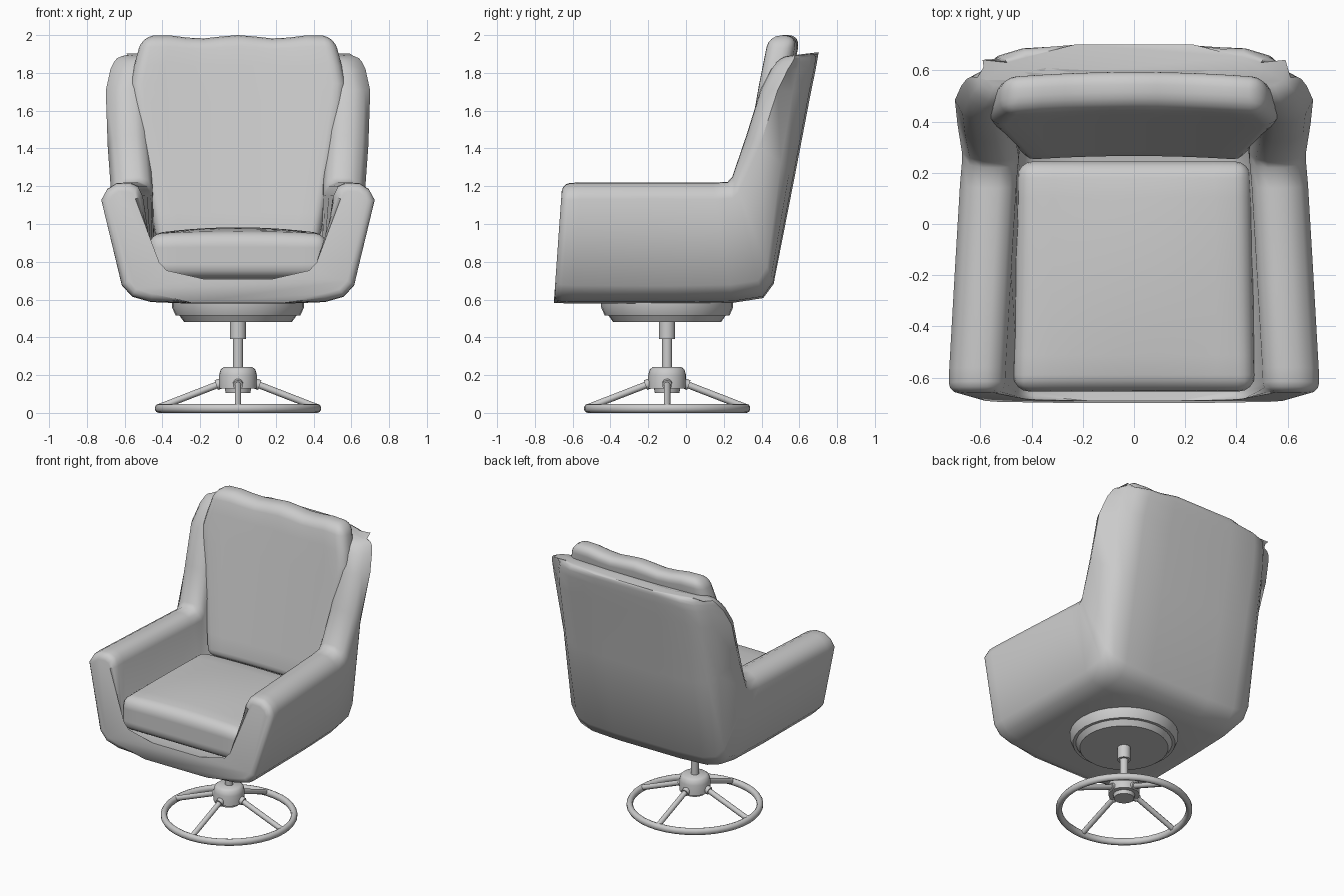
import bpy, bmesh, math
from mathutils import Vector

if "Cube" in bpy.data.objects:
    bpy.data.objects.remove(bpy.data.objects["Cube"])

grey = bpy.data.materials.new("plain grey")
grey.use_nodes = True
grey.diffuse_color = (0.6, 0.6, 0.6, 1)
grey.node_tree.nodes["Principled BSDF"].inputs["Base Color"].default_value = (0.6, 0.6, 0.6, 1)
AXIS_Y = -0.1  # centre of the swivel base


def finish(bm, name, angle=40):
    bmesh.ops.recalc_face_normals(bm, faces=bm.faces)
    mesh = bpy.data.meshes.new(name)
    bm.to_mesh(mesh)
    bm.free()
    obj = bpy.data.objects.new(name, mesh)
    bpy.context.collection.objects.link(obj)
    mesh.materials.append(grey)
    bpy.ops.object.select_all(action='DESELECT')
    obj.select_set(True)
    bpy.context.view_layer.objects.active = obj
    bpy.ops.object.shade_smooth_by_angle(angle=math.radians(angle))
    return obj


def loft(bm, rings, closed=False):
    loops = [[bm.verts.new(p) for p in ring] for ring in rings]
    n = len(loops[0])
    pairs = list(zip(loops, loops[1:])) + ([(loops[-1], loops[0])] if closed else [])
    for a, b in pairs:
        for i in range(n):
            bm.faces.new((a[i], a[(i + 1) % n], b[(i + 1) % n], b[i]))
    return [] if closed else [bm.faces.new(loops[0]), bm.faces.new(loops[-1])]


def lathe(name, profile, sides=24):
    bm = bmesh.new()
    loft(bm, [[(r * math.cos(a), AXIS_Y + r * math.sin(a), z)
               for a in (math.tau * i / sides for i in range(sides))]
              for r, z in profile])
    return finish(bm, name)


def rod(name, start, end, radius, sides=10):
    start, end = Vector(start), Vector(end)
    bm = bmesh.new()
    bmesh.ops.create_cone(bm, cap_ends=True, segments=sides, radius1=radius,
                          radius2=radius, depth=(end - start).length)
    turn = (end - start).to_track_quat('Z', 'Y').to_matrix().to_4x4()
    bmesh.ops.transform(bm, matrix=turn, verts=bm.verts)
    bmesh.ops.translate(bm, vec=(start + end) / 2, verts=bm.verts)
    return finish(bm, name)


def cushion(name, size, radius, warp):
    """Rounded, subdivided box reshaped by a warp function."""
    bm = bmesh.new()
    bmesh.ops.create_cube(bm, size=1)
    bmesh.ops.scale(bm, vec=size, verts=bm.verts)
    bmesh.ops.bevel(bm, geom=bm.edges[:], offset=radius, segments=4,
                    profile=0.5, affect='EDGES')
    long_edges = [e for e in bm.edges if e.calc_length() > radius * 1.2]
    bmesh.ops.subdivide_edges(bm, edges=long_edges, cuts=9, use_grid_fill=True)
    for v in bm.verts:
        v.co = warp(v.co.copy())
    return finish(bm, name, 50)


# Shell: U sections swept along the floor and up the back.
# Each station: base y, z / tip y, z / half width at base, at tip
stations = [
    (-0.70, 0.58, -0.655, 1.215, 0.615, 0.725),
    (-0.60, 0.575, -0.56, 1.22, 0.615, 0.722),
    (-0.05, 0.575, -0.2, 1.22, 0.61, 0.70),
    (0.25, 0.58, 0.14, 1.22, 0.605, 0.68),
    (0.41, 0.605, 0.22, 1.222, 0.60, 0.672),
    (0.465, 0.68, 0.245, 1.25, 0.60, 0.672),
    (0.58, 1.26, 0.32, 1.47, 0.61, 0.69),
    (0.665, 1.70, 0.395, 1.71, 0.61, 0.70),
    (0.69, 1.82, 0.45, 1.82, 0.595, 0.675),
    (0.705, 1.91, 0.50, 1.885, 0.57, 0.64),
]


def u_section(by, bz, ty, tz, wb, wt):
    base, tip = Vector((0, by, bz)), Vector((0, ty, tz))
    length = (tip - base).length
    out = (tip - base) / length
    half = [(wb * 0.4, 0.003), (wb * 0.75, 0.012), (wb * 0.91, 0.04), (wb, 0.10),
            (wt, length - 0.09), (wt - 0.03, length - 0.035), (wt - 0.08, length - 0.003),
            (wt - 0.15, length), (wt - 0.195, length - 0.02), (wt - 0.22, length - 0.07),
            (wb - 0.16, min(0.2, length - 0.1)), (wb - 0.22, 0.135), (wb * 0.3, 0.13)]
    right = [base + out * d + Vector((x, 0, 0)) for x, d in half]
    return right + [Vector((-p.x, p.y, p.z)) for p in reversed(right)]


bm = bmesh.new()
caps = loft(bm, [u_section(*s) for s in stations])
rim = list({e for f in caps for e in f.edges})
bmesh.ops.bevel(bm, geom=rim, offset=0.04, segments=3, profile=0.5, affect='EDGES')
finish(bm, "upholstered_shell", 60)


# Seat cushion, crowned on top and slightly narrower at the rear
def seat_warp(p):
    crown = max(0, 1 - (p.x / 0.47) ** 2) * max(0, 1 - (p.y / 0.5) ** 2)
    z = p.z + (0.035 * crown if p.z > 0 else 0)
    return Vector((p.x * (1 - 0.04 * p.y), p.y - 0.205, z + 0.83))


cushion("seat_cushion", (0.93, 0.90, 0.235), 0.065, seat_warp)


# Back cushion, leaning, wider at the top, with a scalloped upper edge
def back_warp(p):
    h = (p.z + 0.55) / 1.1
    width = 0.43 + 0.14 * min(1, max(0, h) / 0.72) - 0.06 * max(0, (h - 0.78) / 0.22)
    x = p.x * width / 0.5
    scallop = 0.009 * (math.cos(x * math.tau / 0.4) - 1) * max(0, h - 0.8) / 0.2
    hollow = 0.025 * max(0, 1 - (x / 0.55) ** 2)
    return Vector((x, p.y + 0.305 + 0.20 * h + hollow, 0.90 + 1.10 * h + scallop))


cushion("back_cushion", (1.0, 0.15, 1.1), 0.06, back_warp)

# Swivel plate, post and hub
lathe("swivel_plate", [(0.285, 0.48), (0.31, 0.515), (0.33, 0.515), (0.35, 0.56), (0.35, 0.60)], 32)
lathe("post_collar", [(0.043, 0.39), (0.043, 0.49)], 16)
lathe("post", [(0.027, 0.20), (0.027, 0.40)], 16)
lathe("hub", [(0.065, 0.105), (0.07, 0.13), (0.1, 0.13), (0.1, 0.20), (0.092, 0.23), (0.075, 0.243)])

# Floor ring
bm = bmesh.new()
ring_steps, tube_steps = 40, 10
loft(bm, [[((0.42 + 0.021 * math.cos(t)) * math.cos(a),
            AXIS_Y + (0.42 + 0.021 * math.cos(t)) * math.sin(a),
            0.024 + 0.024 * math.sin(t))
           for t in (math.tau * j / tube_steps + math.pi / 10 * 1 for j in range(tube_steps))]
          for a in (math.tau * i / ring_steps for i in range(ring_steps))], closed=True)
finish(bm, "floor_ring", 60)

# Spokes with their sockets
for i in range(4):
    c, s = math.cos(i * math.pi / 2), math.sin(i * math.pi / 2)

    def at(r, z):
        return (r * c, AXIS_Y + r * s, z)

    rod(f"spoke_{i + 1}", at(0.08, 0.16), at(0.415, 0.03), 0.018)
    rod(f"spoke_socket_{i + 1}", at(0.07, 0.163), at(0.115, 0.147), 0.027)
